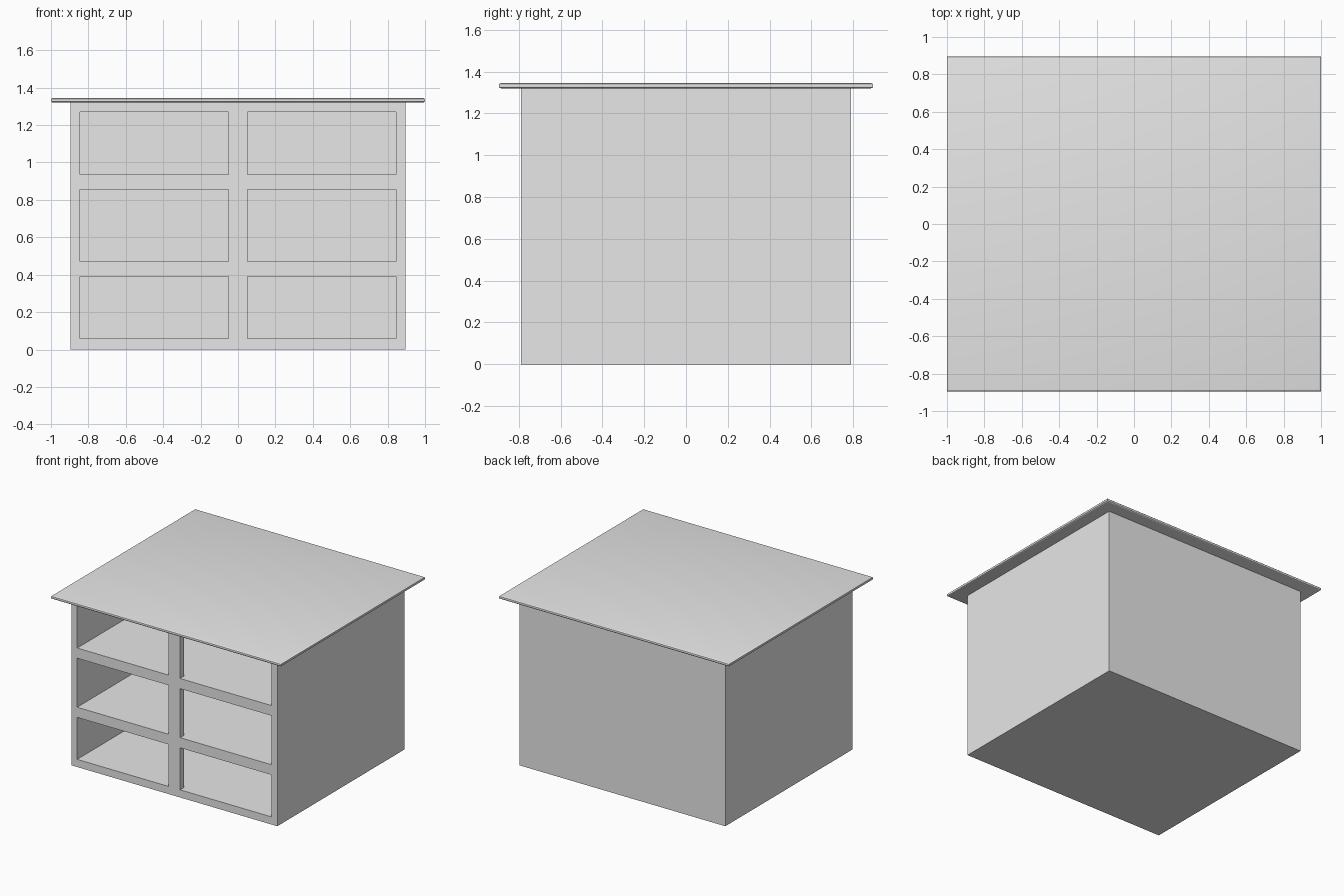
import bpy
import bmesh
from mathutils import Vector

default = bpy.data.objects.get("Cube")
if default:
    bpy.data.objects.remove(default, do_unlink=True)

grey = bpy.data.materials.new("light grey")
grey.use_nodes = True
COLOUR = (0.8, 0.8, 0.8, 1)
grey.diffuse_color = COLOUR
grey.node_tree.nodes["Principled BSDF"].inputs["Base Color"].default_value = COLOUR


def board(name, x, y, z, rounding=0):
    """Box between the given (low, high) limits, optionally with rounded horizontal edges."""
    low, high = (Vector(c) for c in zip(x, y, z))
    bm = bmesh.new()
    bmesh.ops.create_cube(bm, size=1)
    bmesh.ops.scale(bm, vec=high - low, verts=bm.verts)
    bmesh.ops.translate(bm, vec=(low + high) / 2, verts=bm.verts)
    if rounding:
        rims = [e for e in bm.edges
                if abs(e.verts[0].co.z - e.verts[1].co.z) < 0.001]
        bmesh.ops.bevel(bm, geom=rims, offset=rounding, segments=3,
                        profile=0.5, affect='EDGES')
    mesh = bpy.data.meshes.new(name)
    bm.to_mesh(mesh)
    bm.free()
    mesh.materials.append(grey)
    obj = bpy.data.objects.new(name, mesh)
    bpy.context.collection.objects.link(obj)
    return obj


# Overall sizes
WIDE, DEEP, TALL = 0.895, 0.79, 1.32
WALL = 0.05
INNER = WIDE - WALL
BACK = DEEP - WALL
OPENINGS = [(0.06, 0.39), (0.47, 0.855), (0.935, 1.27)]

# Side walls and back panel
for side, name in ((1, "left_side"), (-1, "right_side")):
    board(name, sorted((side * INNER, side * WIDE)), (-DEEP, DEEP), (0, TALL))
board("back_panel", (-INNER, INNER), (BACK, DEEP), (0, TALL))

# Full-depth shelves fill the gaps between drawer openings
levels = [0] + [z for opening in OPENINGS for z in opening] + [TALL]
for name, bottom, top in zip(("base", "lower_shelf", "upper_shelf", "ceiling"),
                             levels[::2], levels[1::2]):
    board(name, (-INNER, INNER), (-DEEP, BACK), (bottom, top))

# Short posts split each opening at the front only
for name, opening in zip(("lower_post", "middle_post", "upper_post"), OPENINGS):
    board(name, (-0.05, 0.05), (-DEEP, -DEEP + WALL), opening)

# Overhanging top with softened edges
worktop = board("worktop", (-1, 1), (-0.895, 0.895), (TALL, 1.345), rounding=0.01)
bpy.context.view_layer.objects.active = worktop
worktop.select_set(True)
bpy.ops.object.shade_smooth_by_angle()
